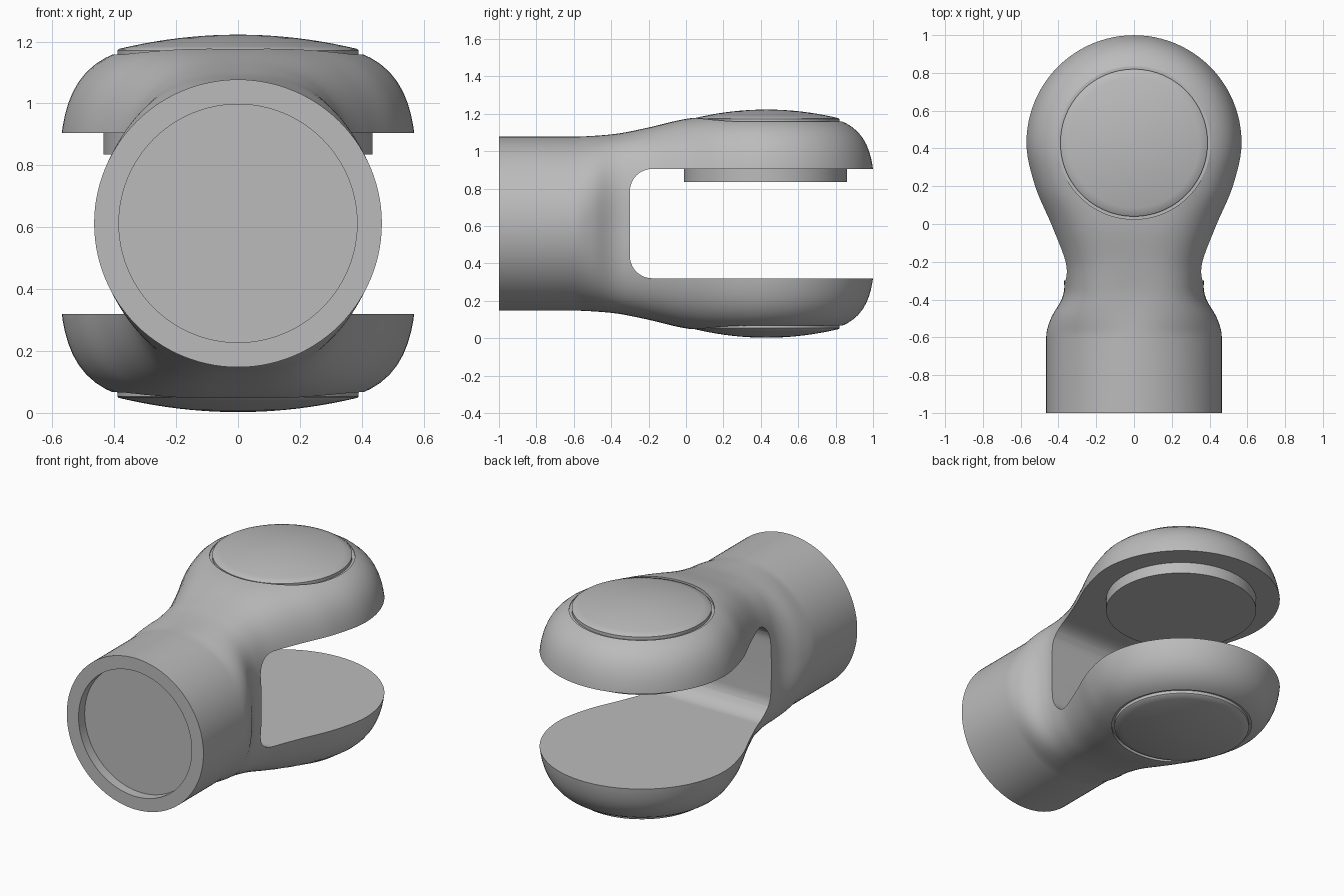
import bpy, bmesh, math
from mathutils import Matrix, Vector

if "Cube" in bpy.data.objects:
    bpy.data.objects.remove(bpy.data.objects["Cube"])

MID = 0.6125     # height of the symmetry plane
HEAD_Y = 0.43    # vertical pivot axis of the fork
SEG = 96

grey = bpy.data.materials.new("light_grey")
grey.use_nodes = True
COLOR = (0.5, 0.5, 0.5, 1)
grey.diffuse_color = COLOR
grey.node_tree.nodes["Principled BSDF"].inputs["Base Color"].default_value = COLOR


def make_object(name, bm):
    bmesh.ops.recalc_face_normals(bm, faces=bm.faces)
    mesh = bpy.data.meshes.new(name)
    bm.to_mesh(mesh)
    bm.free()
    mesh.materials.append(grey)
    obj = bpy.data.objects.new(name, mesh)
    bpy.context.collection.objects.link(obj)
    return obj


def select(obj):
    bpy.ops.object.select_all(action='DESELECT')
    obj.select_set(True)
    bpy.context.view_layer.objects.active = obj


def smooth(obj, degrees=35):
    select(obj)
    bpy.ops.object.shade_smooth_by_angle(angle=math.radians(degrees))


def cylinder(name, radius, depth, center, axis='Z'):
    bm = bmesh.new()
    rot = Matrix.Rotation(math.pi / 2, 4, 'X') if axis == 'Y' else Matrix()
    bmesh.ops.create_cone(bm, cap_ends=True, segments=SEG, radius1=radius, radius2=radius,
                          depth=depth, matrix=Matrix.Translation(center) @ rot)
    return make_object(name, bm)


def cut(target, cutter):
    cutter.hide_render = True
    mod = target.modifiers.new("cut", 'BOOLEAN')
    mod.operation = 'DIFFERENCE'
    mod.solver = 'EXACT'
    mod.object = cutter
    select(target)
    bpy.ops.object.modifier_apply(modifier=mod.name)
    bpy.data.objects.remove(cutter)


# Sections along the body: y, half width, half height, squareness
KEYS = [(-1, .465, .465, 2), (-.6, .465, .465, 2), (-.5, .44, .469, 2.3),
        (-.4, .384, .477, 2.8), (-.33, .369, .487, 3), (-.2, .387, .514, 3),
        (0, .457, .56, 3.2), (.2, .535, .58, 3.7), (HEAD_Y, .579, .585, 4)]


def hermite(i, t):
    """Smooth blend between key i and key i + 1."""
    a, b = KEYS[i], KEYS[i + 1]
    dy = b[0] - a[0]

    def slope(k, c):
        if k in (0, 1, len(KEYS) - 1):
            return 0
        p, q = KEYS[k - 1], KEYS[k + 1]
        return (q[c] - p[c]) / (q[0] - p[0])

    out = [a[0] + dy * t]
    for c in (1, 2, 3):
        out.append((2*t**3 - 3*t*t + 1) * a[c] + (t**3 - 2*t*t + t) * dy * slope(i, c)
                   + (3*t*t - 2*t**3) * b[c] + (t**3 - t*t) * dy * slope(i + 1, c))
    return out


def half_profile(w, h, n, steps=56):
    """Rounded half section from top to bottom as (outward, z) pairs."""
    pts = []
    for k in range(steps + 1):
        a = math.pi * (0.5 - k / steps)
        c, s = max(math.cos(a), 0), math.sin(a)
        r = ((c / w) ** n + (abs(s) / h) ** n) ** (-1 / n)
        pts.append((r * c if 0 < k < steps else 0, MID + r * s))
    return pts


# Fork body: half section swept up one side, round the head and back
straight = [KEYS[0]] + [hermite(i, t / 6) for i in range(1, len(KEYS) - 1) for t in range(6)]
straight.append(KEYS[-1])
rings = []
for y, w, h, n in straight:
    rings.append([Vector((x, y, z)) for x, z in half_profile(w, h, n)])
for k in range(1, 48):
    a = math.pi * k / 48
    rings.append([Vector((x * math.cos(a), HEAD_Y + x * math.sin(a), z))
                  for x, z in half_profile(*KEYS[-1][1:])])
for y, w, h, n in reversed(straight):
    rings.append([Vector((-x, y, z)) for x, z in half_profile(w, h, n)])

bm = bmesh.new()
grid = [[bm.verts.new(p) for p in ring] for ring in rings]
for r0, r1 in zip(grid, grid[1:]):
    for k in range(len(r0) - 1):
        bm.faces.new((r0[k], r0[k + 1], r1[k + 1], r1[k]))
bmesh.ops.remove_doubles(bm, verts=bm.verts, dist=1e-5)
bmesh.ops.holes_fill(bm, edges=[e for e in bm.edges if e.is_boundary], sides=0)
body = make_object("fork_body", bm)

# Slot between the two arms, with rounded inner corners
bm = bmesh.new()
bmesh.ops.create_cube(bm, size=1, matrix=Matrix.Translation((0, .6, MID))
                      @ Matrix.Diagonal((3, 1.8, .585, 1)))
corners = [e for e in bm.edges if all(v.co.y < 0 for v in e.verts)
           and abs(e.verts[0].co.x - e.verts[1].co.x) > 1]
bmesh.ops.bevel(bm, geom=corners, offset=.12, segments=10, profile=.5, affect='EDGES')
cut(body, make_object("slot_cutter", bm))

# Round socket in the end face and round recesses for the covers
cut(body, cylinder("socket_cutter", .385, .12, (0, -1, MID), 'Y'))
for side in (1, -1):
    cut(body, cylinder("recess_cutter", .405, .2, (0, HEAD_Y, MID + side * .64)))
smooth(body)


# Domed covers on the outside of both arms
def cover(name, side):
    profile = [(0, .5), (.39, .5), (.39, .559)]
    profile += [(.385 * (1 - k / 10), .61 - .046 * (1 - k / 10) ** 2) for k in range(11)]
    bm = bmesh.new()
    verts = [bm.verts.new((x, HEAD_Y, MID + side * z)) for x, z in profile]
    edges = [bm.edges.new(p) for p in zip(verts, verts[1:])]
    bmesh.ops.spin(bm, geom=verts + edges, cent=(0, HEAD_Y, 0), axis=(0, 0, 1),
                   angle=2 * math.pi, steps=SEG)
    bmesh.ops.remove_doubles(bm, verts=bm.verts, dist=1e-5)
    smooth(make_object(name, bm))


cover("top_cover", 1)
cover("bottom_cover", -1)

# Pivot disc under the upper arm
smooth(cylinder("pivot_disc", .435, .09, (0, HEAD_Y - .005, .88)))
